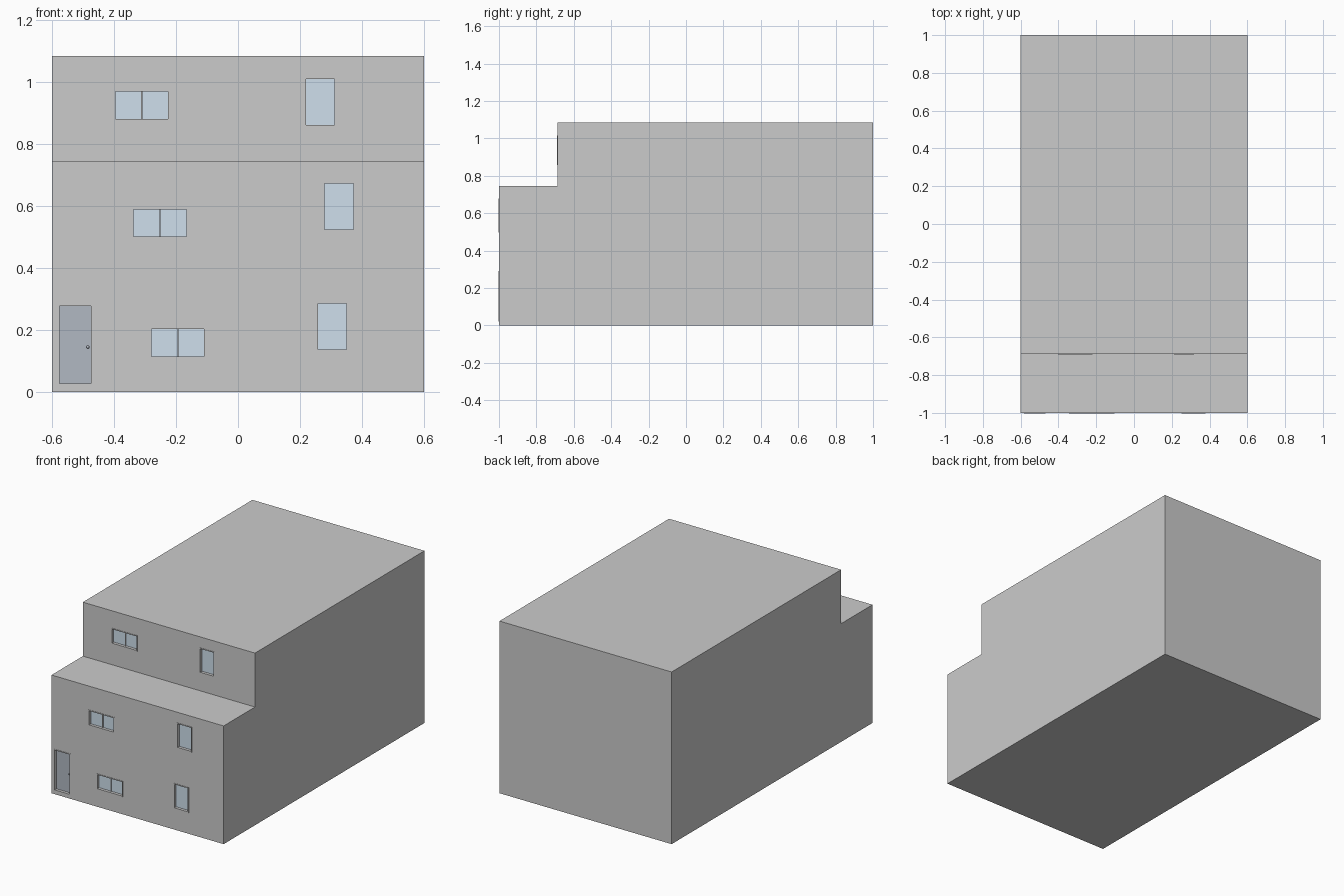
import bpy

if "Cube" in bpy.data.objects:
    bpy.data.objects.remove(bpy.data.objects["Cube"])

HALF_W, FRONT, SETBACK, BACK = 0.6, -1.0, -0.688, 1.0
SLAB, RECESS, LIP, RIM = 0.016, 0.018, 0.002, 0.006


def material(name, rgb):
    m = bpy.data.materials.new(name)
    m.diffuse_color = (*rgb, 1)
    m.use_nodes = True
    m.node_tree.nodes["Principled BSDF"].inputs["Base Color"].default_value = m.diffuse_color
    return m


glass = material("glass_blue", (0.62, 0.74, 0.84))
door_grey = material("door_grey", (0.44, 0.48, 0.54))


def box(name, x0, x1, y0, y1, z0, z1, mat=None):
    bpy.ops.mesh.primitive_cube_add(
        size=1, location=((x0 + x1) / 2, (y0 + y1) / 2, (z0 + z1) / 2))
    o = bpy.context.object
    o.name = name
    o.scale = (x1 - x0, y1 - y0, z1 - z0)
    bpy.ops.object.transform_apply(location=False, rotation=False, scale=True)
    if mat:
        o.data.materials.append(mat)
    return o


def opening(name, wall, y, x0, x1, z0, z1, mat, mullion=False):
    # Recess cut into the storey wall
    cut = box(name + "_cutter", x0 + .001, x1 - .001, y - .05, y + RECESS + .004,
              z0 + .001, z1 - .001)
    cut.hide_render = True
    cut.hide_set(True)
    mod = wall.modifiers.new(name, 'BOOLEAN')
    mod.operation, mod.object, mod.solver = 'DIFFERENCE', cut, 'EXACT'
    # Surround: two jambs, sill and head
    ya, yb = y - LIP, y + RECESS + .004
    box(name + "_jamb_left", x0, x0 + RIM, ya, yb, z0, z1)
    box(name + "_jamb_right", x1 - RIM, x1, ya, yb, z0, z1)
    box(name + "_sill", x0 + RIM, x1 - RIM, ya, yb, z0, z0 + RIM)
    box(name + "_head", x0 + RIM, x1 - RIM, ya, yb, z1 - RIM, z1)
    # Recessed panel
    box(name + "_panel", x0 + RIM, x1 - RIM, y + RECESS - .002, yb,
        z0 + RIM, z1 - RIM, mat)
    if mullion:
        xm = (x0 + x1) / 2
        box(name + "_mullion", xm - .002, xm + .002, y + RECESS - .008, yb - .001,
            z0 + RIM, z1 - RIM)


# Ground slab
box("ground_slab", -HALF_W, HALF_W, FRONT, BACK, 0, SLAB)

# Storeys: name, front y, wall bottom, ceiling top, wide window (x, z), tall window (x, z)
storeys = [
    ("ground", FRONT, SLAB, 0.404, (-0.285, 0.109), (0.252, 0.132)),
    ("first", FRONT, 0.404, 0.745, (-0.343, 0.496), (0.274, 0.519)),
    ("second", SETBACK, 0.745, 1.085, (-0.402, 0.876), (0.213, 0.857)),
]
walls = {}
for name, y, z0, z1, (wx, wz), (tx, tz) in storeys:
    wall = box(name + "_storey", -HALF_W, HALF_W, y, BACK, z0, z1 - SLAB)
    walls[name] = wall
    box(name + "_ceiling_slab", -HALF_W, HALF_W, y, BACK, z1 - SLAB, z1)
    opening(name + "_wide_window", wall, y, wx, wx + .182, wz, wz + .1, glass, True)
    opening(name + "_tall_window", wall, y, tx, tx + .105, tz, tz + .16, glass)

# Entrance door with handle
opening("door", walls["ground"], FRONT, -0.583, -0.468, 0.022, 0.284, door_grey)
bpy.ops.mesh.primitive_uv_sphere_add(segments=12, ring_count=8, radius=.005,
                                     location=(-0.485, FRONT + RECESS - .006, .145))
bpy.context.object.name = "door_handle"
bpy.context.object.data.materials.append(door_grey)
